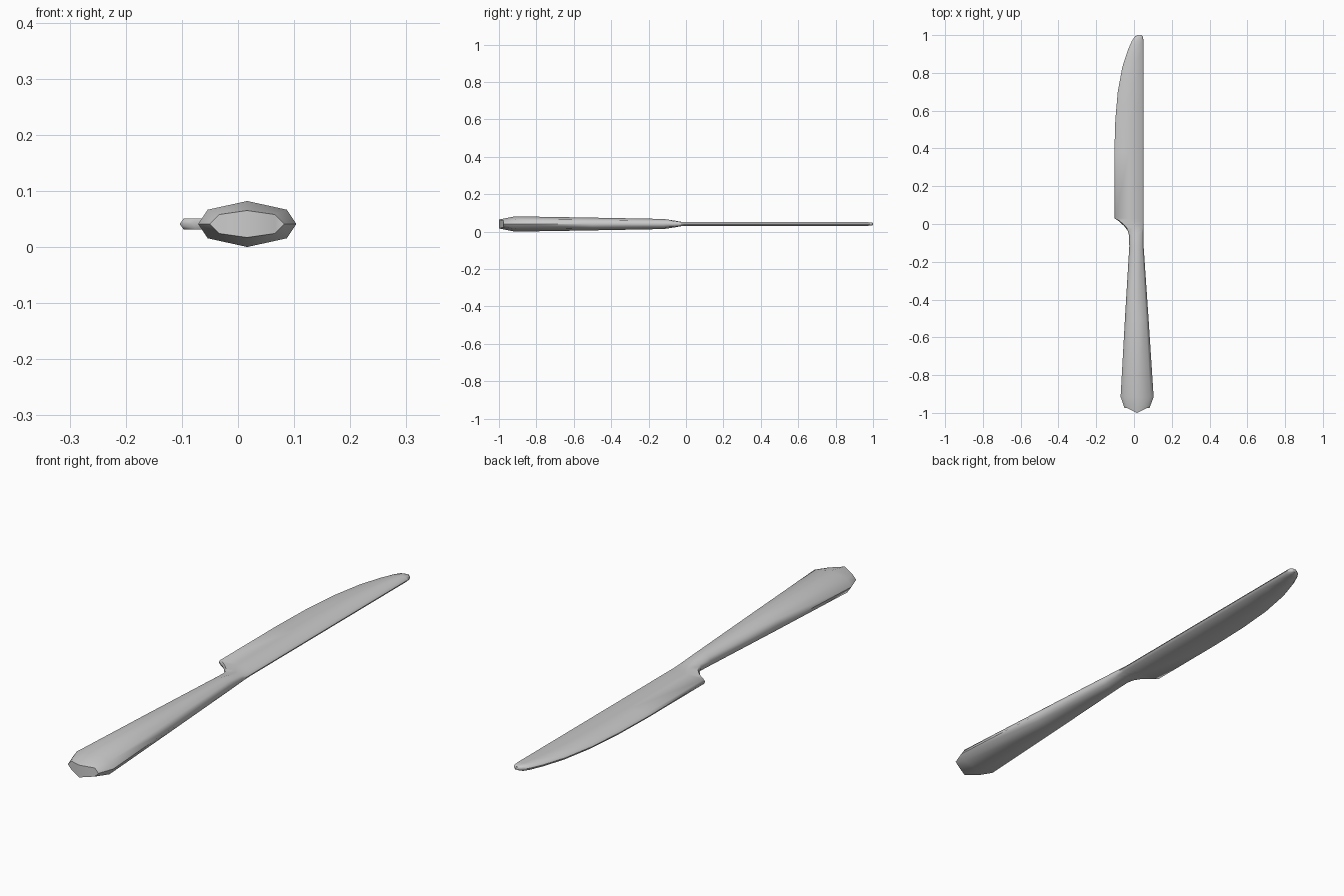
import bpy, bmesh, math

ZC = 0.041  # height of the knife's mid plane

# y, left x, right x, half thickness, shoulder inset, shoulder height ratio, mid-point y shift
stations = [
    (-0.975, -0.050, 0.082, 0.024, 0.016, 0.70, -0.025),  # butt
    (-0.915, -0.071, 0.104, 0.041, 0.017, 0.62, 0),       # widest part of handle
    (-0.500, -0.048, 0.077, 0.034, 0.013, 0.64, 0),
    (-0.120, -0.025, 0.051, 0.027, 0.009, 0.68, 0),       # neck
    (-0.060, -0.026, 0.050, 0.018, 0.008, 0.80, 0),
    (-0.035, -0.034, 0.050, 0.013, 0.007, 0.90, 0),
    (-0.010, -0.053, 0.050, 0.010, 0.007, 1.00, 0),
    (0.015, -0.081, 0.050, 0.0095, 0.007, 1.00, 0),       # heel
    (0.030, -0.104, 0.050, 0.0095, 0.007, 1.00, 0),
    (0.380, -0.104, 0.050, 0.0095, 0.007, 1.00, 0),       # blade
    (0.550, -0.099, 0.050, 0.0095, 0.007, 1.00, 0),
    (0.700, -0.086, 0.050, 0.0095, 0.007, 1.00, 0),
    (0.830, -0.062, 0.050, 0.0095, 0.007, 1.00, 0),
    (0.920, -0.033, 0.050, 0.0095, 0.007, 1.00, 0),
    (0.970, -0.011, 0.050, 0.0095, 0.007, 1.00, 0),
    (0.990, 0.003, 0.048, 0.0090, 0.006, 1.00, 0),        # tip
    (1.000, 0.017, 0.040, 0.0060, 0.005, 1.00, 0),
]


def ring(bm, y, xl, xr, h, inset, ratio, dy):
    """Eight-sided cross-section of the knife."""
    xm, s = (xl + xr) / 2, h * ratio
    pts = [(xl, 0, 0), (xl + inset, 0, s), (xm, dy, h), (xr - inset, 0, s),
           (xr, 0, 0), (xr - inset, 0, -s), (xm, dy, -h), (xl + inset, 0, -s)]
    return [bm.verts.new((x, y + d, ZC + z)) for x, d, z in pts]


# Handle and blade as one continuous loft
bm = bmesh.new()
rings = [ring(bm, *s) for s in stations]
for a, b in zip(rings, rings[1:]):
    for i in range(8):
        j = (i + 1) % 8
        bm.faces.new((a[i], a[j], b[j], b[i]))

# End caps, split into strips across the width
for r in (rings[0], rings[-1]):
    bm.faces.new((r[0], r[1], r[7]))
    bm.faces.new((r[1], r[2], r[6], r[7]))
    bm.faces.new((r[2], r[3], r[5], r[6]))
    bm.faces.new((r[3], r[4], r[5]))
bmesh.ops.recalc_face_normals(bm, faces=bm.faces[:])

mesh = bpy.data.meshes.new("table_knife")
bm.to_mesh(mesh)
bm.free()
knife = bpy.data.objects.new("table_knife", mesh)
bpy.context.collection.objects.link(knife)
bpy.context.view_layer.objects.active = knife
knife.select_set(True)
bpy.ops.object.shade_smooth_by_angle(angle=math.radians(60))
